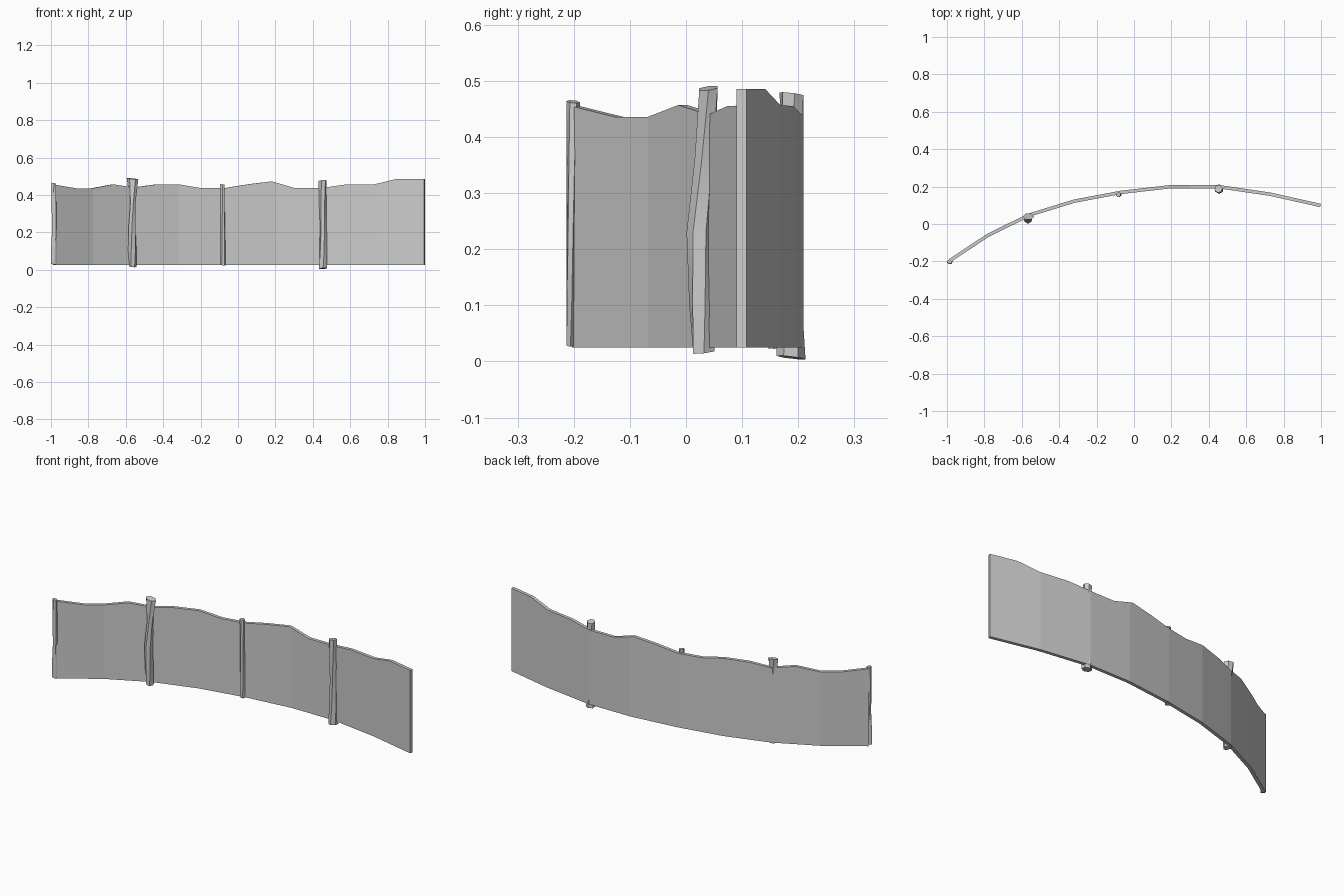
import bpy, bmesh, math
from mathutils import Vector

if "Cube" in bpy.data.objects:
    bpy.data.objects.remove(bpy.data.objects["Cube"])


def make_object(name, bm):
    bmesh.ops.recalc_face_normals(bm, faces=bm.faces)
    me = bpy.data.meshes.new(name)
    bm.to_mesh(me)
    bm.free()
    ob = bpy.data.objects.new(name, me)
    bpy.context.collection.objects.link(ob)
    return ob


# Plan path of the curved panel and the wavy height of its top edge
PATH = [(-0.985, -0.196), (-0.78, -0.06), (-0.56, 0.048), (-0.32, 0.122),
        (-0.07, 0.169), (0.20, 0.200), (0.45, 0.200), (0.73, 0.159), (0.997, 0.099)]
TOP = [(-0.985, 0.455), (-0.87, 0.436), (-0.78, 0.436), (-0.67, 0.457), (-0.56, 0.44),
       (-0.45, 0.455), (-0.32, 0.457), (-0.20, 0.437), (-0.07, 0.437), (0.05, 0.457),
       (0.18, 0.473), (0.30, 0.438), (0.45, 0.438), (0.57, 0.455), (0.73, 0.457),
       (0.85, 0.486), (0.997, 0.486)]
HALF, BASE = 0.009, 0.025


def lerp(table, x):
    for (x0, v0), (x1, v1) in zip(table, table[1:]):
        if x <= x1:
            return v0 + (v1 - v0) * (x - x0) / (x1 - x0)
    return table[-1][1]


def slope_dir(a, b):
    return (Vector(b) - Vector(a)).normalized()


# Mitred offset at every path point gives the panel an even thickness
offsets = []
for i in range(len(PATH)):
    d0 = slope_dir(PATH[max(i - 1, 0)], PATH[max(i, 1)])
    d1 = slope_dir(PATH[min(i, len(PATH) - 2)], PATH[min(i + 1, len(PATH) - 1)])
    d = (d0 + d1).normalized()
    offsets.append(Vector((-d.y, d.x)) * HALF)
ox = [(p[0], o.x) for p, o in zip(PATH, offsets)]
oy = [(p[0], o.y) for p, o in zip(PATH, offsets)]

# Panel
bm = bmesh.new()
rings = []
xs = sorted({p[0] for p in PATH} | {p[0] for p in TOP})
for x in xs:
    y, t, dx, dy = lerp(PATH, x), lerp(TOP, x), lerp(ox, x), lerp(oy, x)
    rings.append([bm.verts.new((x + s * dx, y + s * dy, z))
                  for s, z in ((-1, BASE), (1, BASE), (1, t), (-1, t))])
for a, b in zip(rings, rings[1:]):
    for k in range(4):
        bm.faces.new((a[k], a[(k + 1) % 4], b[(k + 1) % 4], b[k]))
bm.faces.new(rings[0])
bm.faces.new(rings[-1])
make_object("curved_panel", bm)


# Posts: rough, twisted logs lofted from (x, y, z, rx, ry, twist) rings
def post(name, stations, tilt_x=0.0, tilt_y=0.0, sides=6):
    bm = bmesh.new()
    loops = []
    for n, (cx, cy, z, rx, ry, tw) in enumerate(stations):
        end = n in (0, len(stations) - 1)
        loop = []
        for k in range(sides):
            a = math.radians(tw) + k * math.tau / sides
            dx, dy = rx * math.cos(a), ry * math.sin(a)
            dz = (dx * tilt_x + dy * tilt_y) if end else 0
            loop.append(bm.verts.new((cx + dx, cy + dy, z + dz)))
        loops.append(loop)
    for a, b in zip(loops, loops[1:]):
        for k in range(sides):
            bm.faces.new((a[k], a[(k + 1) % sides], b[(k + 1) % sides], b[k]))
    bm.faces.new(loops[0])
    bm.faces.new(loops[-1])
    ob = make_object(name, bm)
    bpy.ops.object.select_all(action='DESELECT')
    ob.select_set(True)
    bpy.context.view_layer.objects.active = ob
    bpy.ops.object.shade_smooth_by_angle(angle=math.radians(50))


post("end_post", [
    (-0.985, -0.206, 0.029, 0.014, 0.008, 0), (-0.985, -0.205, 0.10, 0.015, 0.009, 8),
    (-0.982, -0.204, 0.22, 0.012, 0.009, 16), (-0.984, -0.203, 0.34, 0.014, 0.010, 24),
    (-0.985, -0.201, 0.463, 0.013, 0.012, 30)], -0.2, -0.1)
post("large_post", [
    (-0.563, 0.032, 0.017, 0.020, 0.022, 0), (-0.565, 0.028, 0.10, 0.023, 0.023, 15),
    (-0.567, 0.024, 0.23, 0.021, 0.023, 30), (-0.563, 0.034, 0.36, 0.016, 0.019, 42),
    (-0.564, 0.040, 0.487, 0.031, 0.019, 60)], -0.12, 0.12)
post("thin_post", [
    (-0.080, 0.157, 0.024, 0.014, 0.013, 0), (-0.081, 0.156, 0.16, 0.013, 0.013, 10),
    (-0.082, 0.156, 0.31, 0.012, 0.013, 20), (-0.083, 0.157, 0.457, 0.014, 0.013, 30)], -0.1)
post("right_post", [
    (0.455, 0.187, 0.007, 0.025, 0.026, 30), (0.456, 0.186, 0.09, 0.022, 0.022, 40),
    (0.456, 0.187, 0.24, 0.018, 0.020, 52), (0.453, 0.188, 0.37, 0.020, 0.020, 62),
    (0.452, 0.188, 0.477, 0.022, 0.022, 75)], 0.08, -0.12)
